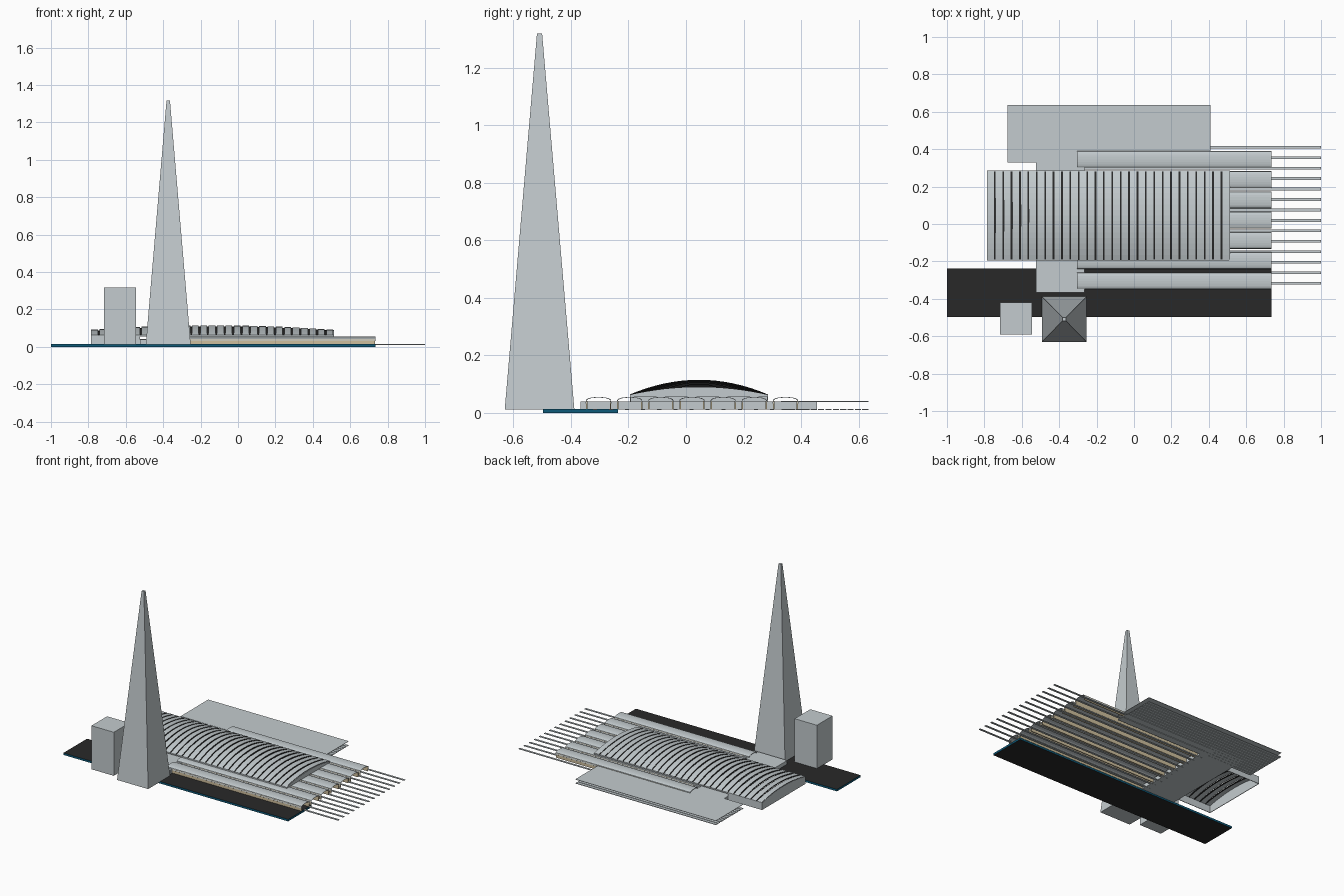
import bpy, bmesh, math

if "Cube" in bpy.data.objects:
    bpy.data.objects.remove(bpy.data.objects["Cube"])


def mat(name, r, g, b):
    m = bpy.data.materials.new(name)
    m.diffuse_color = (r, g, b, 1)
    m.use_nodes = True
    m.node_tree.nodes["Principled BSDF"].inputs["Base Color"].default_value = m.diffuse_color
    return m


GREY = mat("pale_grey", 0.55, 0.6, 0.62)
DARK = mat("charcoal", 0.022, 0.022, 0.022)
BLUE = mat("deep_blue", 0.004, 0.1, 0.19)
TAN = mat("sand", 0.62, 0.52, 0.34)


def finish(bm, name, mats, rule=None):
    bmesh.ops.recalc_face_normals(bm, faces=bm.faces)
    bm.normal_update()
    if rule:
        for f in bm.faces:
            f.material_index = rule(f)
    me = bpy.data.meshes.new(name)
    bm.to_mesh(me)
    bm.free()
    for m in mats:
        me.materials.append(m)
    ob = bpy.data.objects.new(name, me)
    bpy.context.collection.objects.link(ob)
    return ob


def add_box(bm, x0, x1, y0, y1, z0, z1):
    vs = bmesh.ops.create_cube(bm, size=1)["verts"]
    for v in vs:
        v.co = (x1 if v.co.x > 0 else x0,
                y1 if v.co.y > 0 else y0,
                z1 if v.co.z > 0 else z0)
    return vs


def box(name, dims, mats, rule=None):
    bm = bmesh.new()
    add_box(bm, *dims)
    return finish(bm, name, mats, rule)


def add_prism(bm, profile, xs):
    """Sweep a closed (y, z) profile along the given x stations."""
    rings = [[bm.verts.new((x, y, z)) for y, z in profile] for x in xs]
    n = len(profile)
    for a, b in zip(rings, rings[1:]):
        for i in range(n):
            j = (i + 1) % n
            bm.faces.new((a[i], a[j], b[j], b[i]))
    bm.faces.new(rings[0])
    bm.faces.new(rings[-1])


def arc(yc, half, z0, rise, n):
    """Shallow arch as (y, z) points from -y to +y."""
    return [(yc + half * t, z0 + rise * (1 - t * t))
            for t in (2 * i / n - 1 for i in range(n + 1))]


def is_side(f):
    return 1 if abs(f.normal.z) < 0.5 else 0


# Road slab with blue edges
box("road_slab", (-1, 0.735, -0.497, -0.237, 0, 0.014), [DARK, BLUE], is_side)

# Tapered spire
bm = bmesh.new()
for v in add_box(bm, -0.493, -0.253, -0.63, -0.388, 0.012, 1.318):
    if v.co.z > 1:
        v.co.x = -0.373 + math.copysign(0.009, v.co.x + 0.373)
        v.co.y = -0.509 + math.copysign(0.009, v.co.y + 0.509)
finish(bm, "spire", [GREY])

# Block tower and cross hall
box("block_tower", (-0.717, -0.545, -0.592, -0.42, 0.012, 0.316), [GREY])
box("cross_hall", (-0.525, -0.265, -0.367, 0.455, 0.011, 0.04), [GREY])

# Rear flat roof, and the strips beneath it
box("rear_roof", (-0.675, 0.41, 0.33, 0.635, 0.0385, 0.041), [GREY])
bm = bmesh.new()
for i in range(12):
    y = 0.332 + i * 0.0255
    add_box(bm, -0.675, 0.41, y, y + 0.021, 0.01, 0.014)
finish(bm, "rear_strips", [GREY])

# Platform tracks
bm = bmesh.new()
for i in range(14):
    y = 0.411 - i * 0.056
    add_box(bm, -0.3, 1.0, y - 0.007, y + 0.007, 0.01, 0.014)
finish(bm, "tracks", [GREY])

# Barrel roofs over the platforms, on sand-coloured walls
stations = [-0.305 + 0.13 * i for i in range(9)]
roofs, walls = bmesh.new(), bmesh.new()
for i in range(7):
    yc = -0.304 + i * 0.1083
    outer = [(yc - 0.045, 0.034)]
    outer += [(yc - 0.045 * math.cos(a), 0.04 + 0.015 * math.sin(a) ** 0.7)
              for a in (math.pi * k / 10 for k in range(1, 10))]
    outer += [(yc + 0.045, 0.034)]
    inner = [(yc + (y - yc) * 0.95, z - 0.002) for y, z in reversed(outer)]
    add_prism(roofs, outer + inner, stations)
    for s in (-1, 1):
        y = yc + s * 0.0415
        add_box(walls, -0.265, 0.733, y - 0.0025, y + 0.0025, 0.012, 0.042)
finish(roofs, "platform_roofs", [GREY])
finish(walls, "platform_walls", [TAN])

# Great roof: stepped arched panels with dark gaps between them
X0, X1, YC, HALF, Z0, N = -0.785, 0.517, 0.045, 0.24, 0.062, 29
PITCH = (X1 - X0) / N
panels, gaps = bmesh.new(), bmesh.new()
for i in range(N):
    t = (i + 0.5) / N * 2 - 1
    rise = 0.027 + 0.024 * (1 - t * t)
    x = X0 + i * PITCH
    top = arc(YC, HALF, Z0 + 0.002, rise, 16)
    low = arc(YC, HALF, Z0 - 0.002, rise - 0.003, 16)
    add_prism(panels, top + low[::-1], (x, x + PITCH - 0.009))
    top = arc(YC, HALF - 0.001, Z0, rise - 0.004, 16)
    low = arc(YC, HALF - 0.001, Z0 - 0.003, rise - 0.006, 16)
    if i < N - 1:
        add_prism(gaps, top + low[::-1], (x + PITCH - 0.009, x + PITCH))
finish(panels, "great_roof_panels", [GREY, DARK],
       lambda f: 1 if abs(f.normal.x) > 0.9 else 0)
finish(gaps, "great_roof_gaps", [DARK])

# End gables, and side walls below the western overhang
bm = bmesh.new()
for x, base in ((X0 - 0.002, 0.012), (X1 - 0.009, 0.055)):
    gable = arc(YC, HALF, Z0, 0.027, 16)
    add_prism(bm, gable + [(YC + HALF, base), (YC - HALF, base)],
              (x, x + 0.004))
for y in (YC - HALF, YC + HALF - 0.004):
    add_box(bm, X0, -0.525, y, y + 0.004, 0.012, 0.063)
    add_box(bm, -0.525, X1 - 0.009, y, y + 0.004, 0.055, 0.063)
finish(bm, "great_hall_walls", [GREY])
